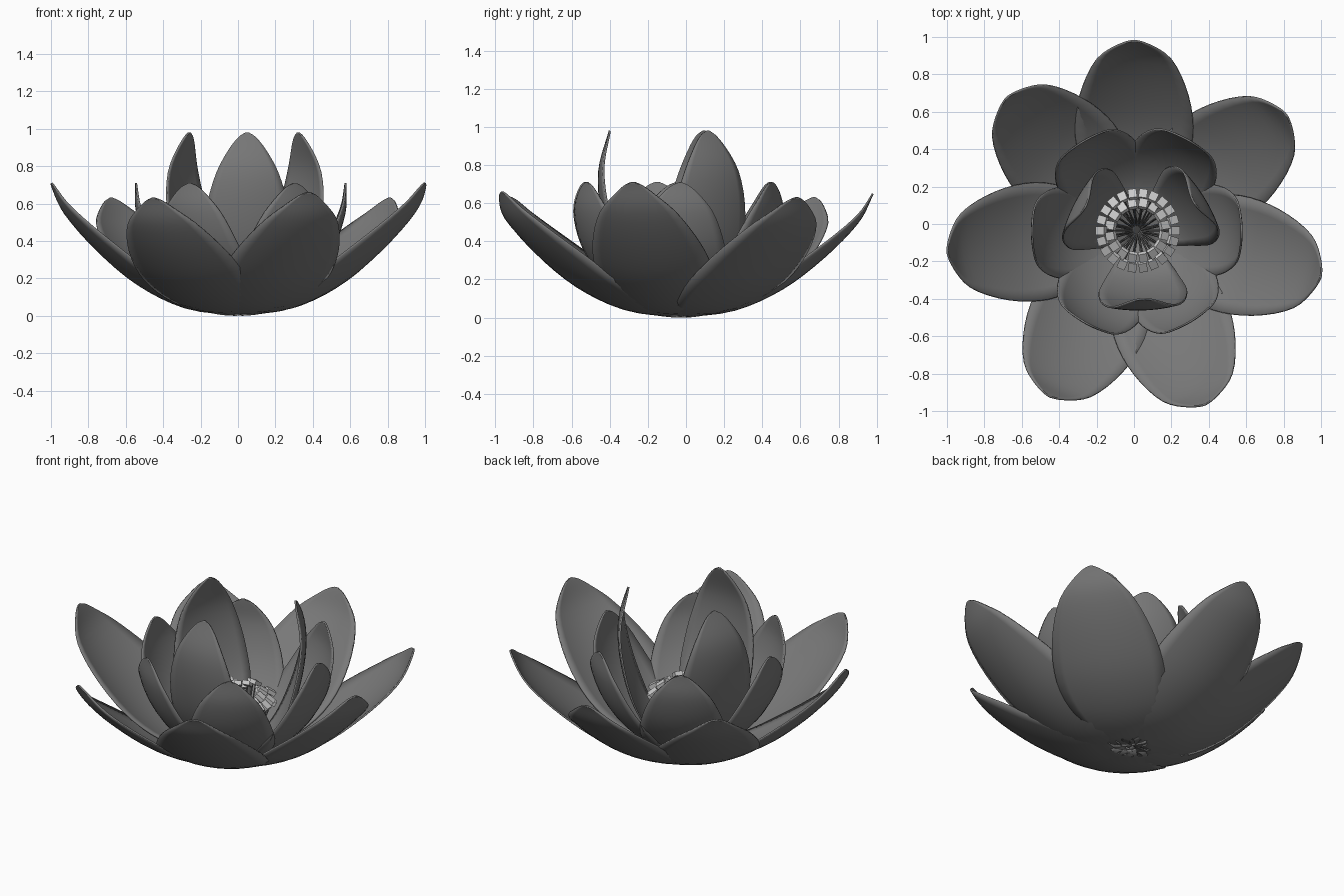
import bpy, bmesh, math
from mathutils import Vector, Matrix

if "Cube" in bpy.data.objects:
    bpy.data.objects.remove(bpy.data.objects["Cube"])

dark = bpy.data.materials.new("petal_grey")
dark.diffuse_color = (.19, .19, .19, 1)
dark.use_nodes = True
dark.node_tree.nodes["Principled BSDF"].inputs["Base Color"].default_value = dark.diffuse_color


def spline(pts, t):
    """Catmull-Rom through evenly spaced points, t in 0..1."""
    n = len(pts) - 1
    i = min(int(t * n), n - 1)
    u = t * n - i
    p1, p2 = Vector(pts[i]), Vector(pts[i + 1])
    p0 = Vector(pts[i - 1]) if i > 0 else 2 * p1 - p2
    p3 = Vector(pts[i + 2]) if i + 2 <= n else 2 * p2 - p1
    return 0.5 * (2 * p1 + (p2 - p0) * u + (2 * p0 - 5 * p1 + 4 * p2 - p3) * u * u
                  + (3 * p1 - p0 - 3 * p2 + p3) * u ** 3)


# half-width along the petal: (position, share of full width)
WIDTH = [(0, .3), (.2, .72), (.38, .97), (.5, 1), (.65, .91),
         (.8, .7), (.91, .43), (.975, .2), (1, .03)]
WIDTH_OUTER = [(0, .3), (.2, .76), (.35, .98), (.5, 1), (.65, .88),
               (.8, .64), (.91, .37), (.975, .17), (1, .03)]


def petal(name, centre, angle, profile, half_width, cup, r_scale=1, z_scale=1, width=WIDTH):
    """Cupped leaf-shaped sheet swept along an (r, z) midrib profile."""
    rows, cols = 24, 10
    bm = bmesh.new()
    grid = []
    for i in range(rows + 1):
        t, w = spline(width, i / rows)
        t = min(max(t, 0), 1)
        p = spline(profile, t)
        d = spline(profile, min(t + .01, 1)) - spline(profile, max(t - .01, 0))
        d.normalize()
        row = []
        for j in range(cols + 1):
            s = (2 * j / cols - 1) * w * half_width
            lift = cup * s * s
            r = (p.x - d.y * lift) * r_scale
            z = (p.y + d.x * lift) * z_scale
            row.append(bm.verts.new((r, s, z)))
        grid.append(row)
    for a, b in zip(grid, grid[1:]):
        for j in range(cols):
            bm.faces.new((a[j], b[j], b[j + 1], a[j + 1]))
    bm.transform(Matrix.Translation((*centre, 0)) @ Matrix.Rotation(math.radians(angle), 4, 'Z'))
    bmesh.ops.recalc_face_normals(bm, faces=bm.faces)
    me = bpy.data.meshes.new(name)
    bm.to_mesh(me)
    bm.free()
    me.shade_smooth()
    me.materials.append(dark)
    ob = bpy.data.objects.new(name, me)
    bpy.context.collection.objects.link(ob)
    m = ob.modifiers.new("thickness", 'SOLIDIFY')
    m.thickness = .01
    m.offset = 0
    return ob


# outer petals: angle, reach, tip height
OUTER = [(.03, .006), (.29, .045), (.54, .165), (.76, .345), (.94, .545), (1.02, .71)]
for k, (a, reach, top) in enumerate([(90, 1.01, .65), (37, 1.02, .63), (-14, 1.03, .71),
                                     (-68, 1.01, .66), (243, 1.0, .63), (187, 1.005, .71),
                                     (134, .98, .63)]):
    petal(f"outer_petal_{k + 1}", (0, -.03), a, OUTER, .312, .7,
          reach / 1.02, top / .71, WIDTH_OUTER)

# middle petals
MIDDLE = [(.03, .02), (.21, .07), (.37, .19), (.49, .36), (.555, .55), (.56, .71)]
for k in range(6):
    petal(f"middle_petal_{k + 1}", (.015, -.04), 60 * k + 1, MIDDLE, .245, .85)

# inner upright petals
INNER = [(.02, .03), (.19, .12), (.31, .31), (.375, .54), (.39, .77), (.335, .98)]
for k in range(3):
    petal(f"inner_petal_{k + 1}", (.037, -.065), 32 + 120 * k, INNER, .235, .6)

# stamens: thin filaments with a block anther at each end
HUB = Vector((.02, -.035, 0))
cu = bpy.data.curves.new("stamen_filaments", 'CURVE')
cu.dimensions = '3D'
cu.bevel_depth = .005
cu.bevel_resolution = 0
cu.materials.append(dark)
bm = bmesh.new()
for count, r, h, phase in ((22, .195, .35, 0), (16, .145, .38, .2)):
    for k in range(count):
        a = phase + 2 * math.pi * k / count
        out = Vector((math.cos(a), math.sin(a), 0))
        hh = h + .02 * math.sin(k * 2.4)
        sp = cu.splines.new('POLY')
        path = [(.02, .03), (r * .55, hh * .4), (r * .85, hh * .75), (r, hh)]
        sp.points.add(3)
        for pt, (pr, pz) in zip(sp.points, path):
            pt.co = (*(HUB + out * pr + Vector((0, 0, pz))), 1)
        mat = (Matrix.Translation(HUB + out * r + Vector((0, 0, hh)))
               @ Matrix.Rotation(a, 4, 'Z') @ Matrix.Rotation(.6, 4, 'Y')
               @ Matrix.Diagonal((.055, .045, .025, 1)))
        bmesh.ops.create_cube(bm, size=1, matrix=mat)
bpy.context.collection.objects.link(bpy.data.objects.new("stamen_filaments", cu))
me = bpy.data.meshes.new("anthers")
bm.to_mesh(me)
bm.free()
bpy.context.collection.objects.link(bpy.data.objects.new("anthers", me))
